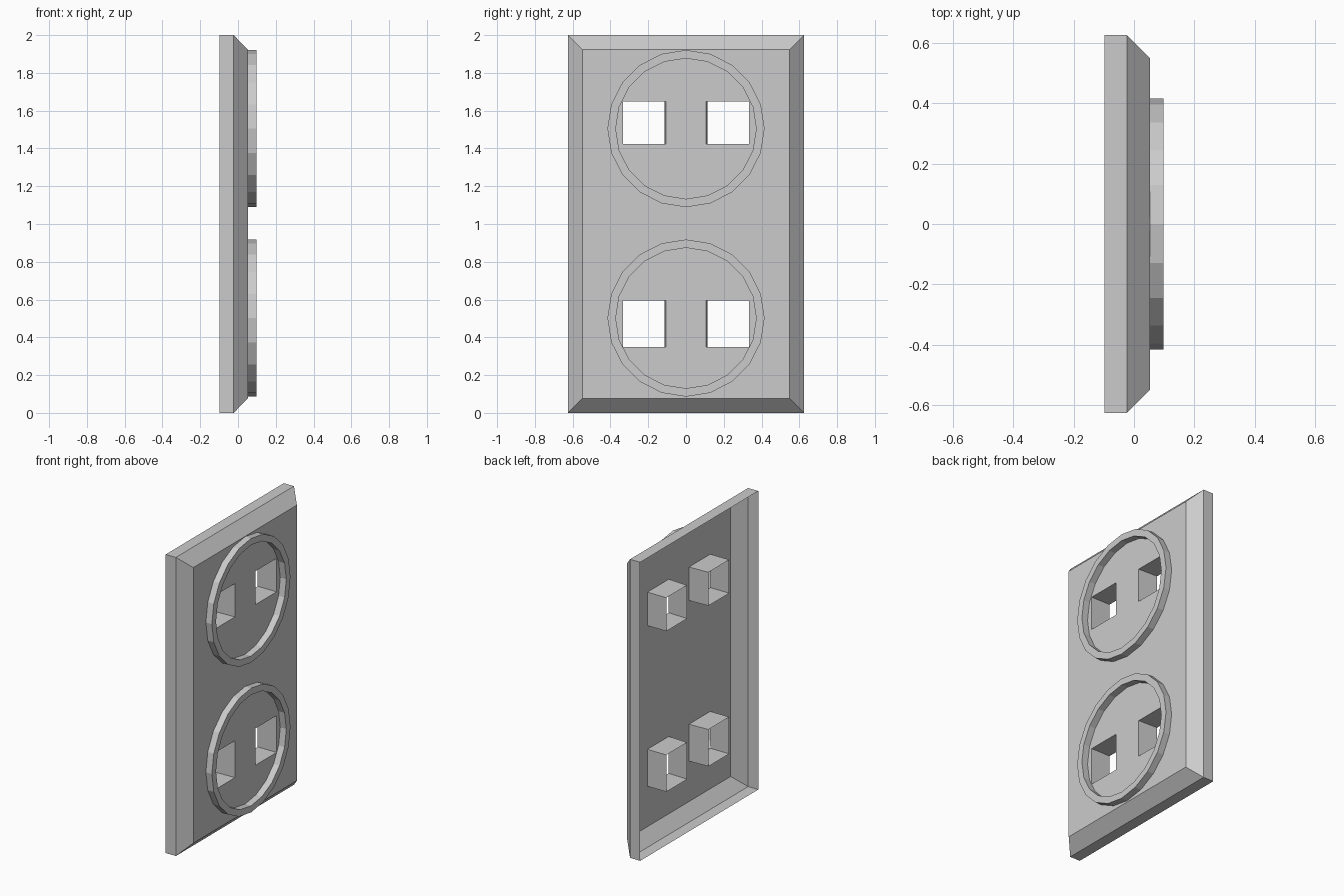
import bpy
import bmesh
from math import cos, sin, pi

if "Cube" in bpy.data.objects:
    bpy.data.objects.remove(bpy.data.objects["Cube"])

HALF_W, HEIGHT = 0.625, 2.0
BEVEL = 0.077
X_BACK, X_EDGE, X_FACE, X_RING = -0.098, -0.023, 0.053, 0.0975
X_TUBE = -0.087
SLOT_IN, SLOT_OUT = 0.107, 0.333
# name, ring centre z, slot bottom z, slot top z
SOCKETS = [("lower", 0.502, 0.348, 0.595), ("upper", 1.505, 1.424, 1.648)]


def finish(name, bm, mirror=False):
    bmesh.ops.remove_doubles(bm, verts=bm.verts, dist=1e-5)
    bmesh.ops.recalc_face_normals(bm, faces=bm.faces)
    mesh = bpy.data.meshes.new(name)
    bm.to_mesh(mesh)
    bm.free()
    obj = bpy.data.objects.new(name, mesh)
    bpy.context.collection.objects.link(obj)
    if mirror:
        mod = obj.modifiers.new("mirror", 'MIRROR')
        mod.use_axis = (False, True, False)
    return obj


def rect(x, y0, y1, z0, z1):
    return [(x, y0, z0), (x, y1, z0), (x, y1, z1), (x, y0, z1)]


def circle(x, r, zc, n=20):
    return [(x, r * cos(2 * pi * i / n), zc + r * sin(2 * pi * i / n)) for i in range(n)]


def bridge(bm, loops):
    """Skin a chain of closed loops with quads."""
    rows = [[bm.verts.new(p) for p in loop] for loop in loops]
    for a, b in zip(rows, rows[1:]):
        n = len(a)
        for i in range(n):
            j = (i + 1) % n
            bm.faces.new((a[i], a[j], b[j], b[i]))


# Thin sloped rim, open at the back
bm = bmesh.new()
fy, z_lo, z_hi = HALF_W - BEVEL, BEVEL, HEIGHT - BEVEL
bridge(bm, [rect(X_BACK, -HALF_W, HALF_W, 0, HEIGHT),
            rect(X_EDGE, -HALF_W, HALF_W, 0, HEIGHT),
            rect(X_FACE, -fy, fy, z_lo, z_hi)])
finish("plate_rim", bm)

# Flat front panel, with four slot openings left out
bm = bmesh.new()
ys = [-fy, -SLOT_OUT, -SLOT_IN, SLOT_IN, SLOT_OUT, fy]
zs = [z_lo] + [z for s in SOCKETS for z in s[2:]] + [z_hi]
for i in range(len(ys) - 1):
    for k in range(len(zs) - 1):
        if i in (1, 3) and k in (1, 3):
            continue
        bm.faces.new([bm.verts.new(p) for p in
                      rect(X_FACE, ys[i], ys[i + 1], zs[k], zs[k + 1])])
finish("plate_face", bm)

for name, zc, z0, z1 in SOCKETS:
    # Raised ring around each socket
    bm = bmesh.new()
    bridge(bm, [circle(X_FACE, 0.416, zc), circle(X_RING, 0.416, zc),
                circle(X_RING, 0.372, zc), circle(X_FACE, 0.372, zc)])
    finish(name + "_socket_ring", bm)

    # Open sleeves running back from the slots
    bm = bmesh.new()
    bridge(bm, [rect(X_FACE, SLOT_IN, SLOT_OUT, z0, z1),
                rect(X_TUBE, SLOT_IN + 0.006, SLOT_OUT, z0, z1)])
    finish(name + "_slot_sleeves", bm, mirror=True)
